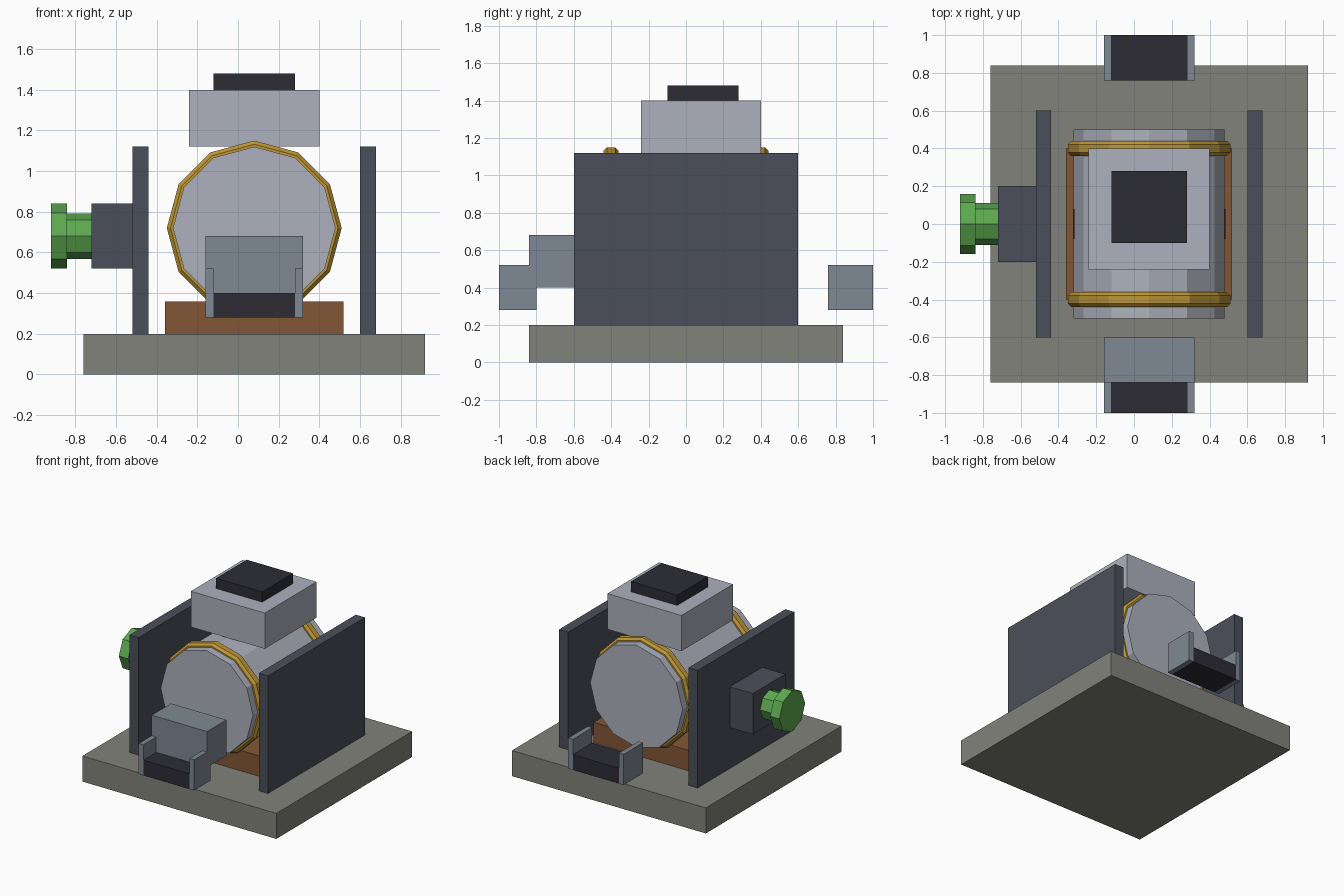
import bpy, bmesh, math
from mathutils import Matrix

if "Cube" in bpy.data.objects:
    bpy.data.objects.remove(bpy.data.objects["Cube"])


def material(name, rgb):
    m = bpy.data.materials.new(name)
    lin = [((c / 255 + 0.055) / 1.055) ** 2.4 for c in rgb]
    m.diffuse_color = (*lin, 1)
    m.use_nodes = True
    m.node_tree.nodes["Principled BSDF"].inputs["Base Color"].default_value = m.diffuse_color
    return m


STONE = material("warm grey", (130, 130, 123))
SLATE = material("slate", (75, 79, 91))
SILVER = material("pale silver", (173, 177, 189))
GOLD = material("gold", (188, 150, 54))
BROWN = material("brown", (130, 87, 54))
STEEL = material("blue grey", (126, 136, 147))
BLACK = material("near black", (45, 44, 53))
GREEN = material("green", (92, 168, 80))


def finish(name, bm, mat):
    bmesh.ops.recalc_face_normals(bm, faces=bm.faces)
    mesh = bpy.data.meshes.new(name)
    bm.to_mesh(mesh)
    bm.free()
    mesh.materials.append(mat)
    ob = bpy.data.objects.new(name, mesh)
    bpy.context.collection.objects.link(ob)
    return ob


def box(name, x, y, z, mat):
    bm = bmesh.new()
    size = [b - a for a, b in (x, y, z)]
    mid = [(a + b) / 2 for a, b in (x, y, z)]
    bmesh.ops.create_cube(bm, size=1, matrix=Matrix.Translation(mid) @ Matrix.Diagonal((*size, 1)))
    return finish(name, bm, mat)


def lathe(name, profile, sides, axis, centre, mat, closed=False):
    """Turn (along, radius) points about the x or y axis, one corner at the top."""
    bm = bmesh.new()
    rings = []
    for along, r in profile:
        ring = []
        for i in range(sides):
            a = 2 * math.pi * i / sides
            u, w = r * math.sin(a), r * math.cos(a)
            p = (along, u, w) if axis == "x" else (u, along, w)
            ring.append(bm.verts.new([c + d for c, d in zip(centre, p)]))
        rings.append(ring)
    pairs = list(zip(rings, rings[1:]))
    if closed:
        pairs.append((rings[-1], rings[0]))
    else:
        bm.faces.new(rings[0])
        bm.faces.new(rings[-1])
    for a, b in pairs:
        for i in range(sides):
            j = (i + 1) % sides
            bm.faces.new((a[i], a[j], b[j], b[i]))
    return finish(name, bm, mat)


# Base slab, cradle and the two side walls
box("base", (-0.76, 0.92), (-0.84, 0.84), (0, 0.2), STONE)
box("cradle", (-0.36, 0.52), (-0.4, 0.4), (0.2, 0.36), BROWN)
box("left_wall", (-0.52, -0.44), (-0.6, 0.6), (0.2, 1.12), SLATE)
box("right_wall", (0.60, 0.68), (-0.6, 0.6), (0.2, 1.12), SLATE)

# Twelve-sided drum with a chamfered hoop near each end
AXIS = (0.08, 0, 0.72)
lathe("drum", [(-0.5, 0.4), (0.5, 0.4)], 12, "y", AXIS, SILVER)
for label, y in (("front", -0.4), ("back", 0.4)):
    section = [(y - 0.04, 0.37), (y - 0.04, 0.412), (y - 0.022, 0.43),
               (y + 0.022, 0.43), (y + 0.04, 0.412), (y + 0.04, 0.37)]
    lathe(label + "_hoop", section, 12, "y", AXIS, GOLD, closed=True)

# Small dark plates on the drum flanks
for label, s in (("left", -1), ("right", 1)):
    x = 0.08 + s * 0.4
    box(label + "_drum_plate", (x - 0.004, x + 0.004), (-0.08, 0.08), (0.64, 0.8), BLACK)

# Hopper and its lid
box("hopper", (-0.24, 0.4), (-0.24, 0.4), (1.12, 1.4), SILVER)
box("hopper_lid", (-0.12, 0.28), (-0.1, 0.28), (1.4, 1.48), BLACK)

# Drive housing with an eight-sided shaft and knob
box("drive_housing", (-0.72, -0.52), (-0.2, 0.2), (0.52, 0.84), SLATE)
lathe("knob", [(-0.92, 0.16), (-0.84, 0.16), (-0.84, 0.112), (-0.72, 0.112)],
      8, "x", (0, 0, 0.68), GREEN)

# Front chute, and a tray with cheeks at each end
box("chute", (-0.16, 0.32), (-0.84, -0.6), (0.4, 0.68), STEEL)
for label, y in (("front", (-1, -0.8)), ("back", (0.76, 1))):
    box(label + "_tray", (-0.12, 0.28), y, (0.28, 0.4), BLACK)
    box(label + "_tray_left_cheek", (-0.16, -0.12), y, (0.28, 0.52), STEEL)
    box(label + "_tray_right_cheek", (0.28, 0.32), y, (0.28, 0.52), STEEL)
